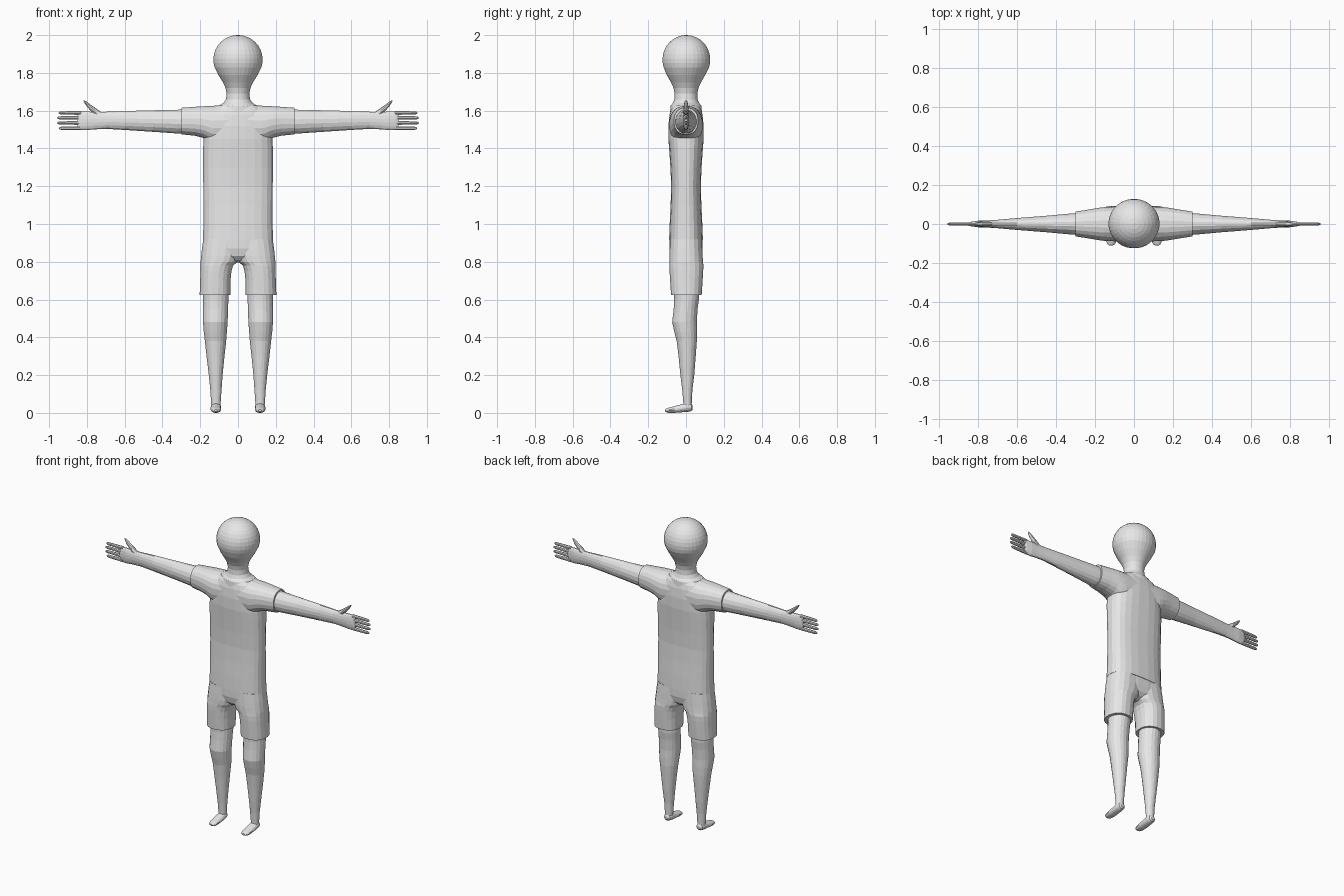
import bpy, bmesh, math

mat = bpy.data.materials.new("light grey")
mat.diffuse_color = (0.8, 0.8, 0.8, 1)


def loft(name, rings, axis="z", sides=20, power=2.0, mirror=False):
    """Skin elliptical rings (t, ca, cb, ra, rb) stacked along an axis."""
    bm = bmesh.new()
    loops = []
    for t, ca, cb, ra, rb in rings:
        loop = []
        for i in range(sides):
            w = 2 * math.pi * (i + 0.5) / sides
            c, s = math.cos(w), math.sin(w)
            a = ca + ra * math.copysign(abs(c) ** (2 / power), c)
            b = cb + rb * math.copysign(abs(s) ** (2 / power), s)
            loop.append(bm.verts.new({"x": (t, a, b), "y": (a, t, b), "z": (a, b, t)}[axis]))
        loops.append(loop)
    for p, q in zip(loops, loops[1:]):
        for i in range(sides):
            j = (i + 1) % sides
            bm.faces.new((p[i], p[j], q[j], q[i]))
    bm.faces.new(loops[0])
    bm.faces.new(loops[-1])
    if mirror:
        copy = bmesh.ops.duplicate(bm, geom=bm.verts[:] + bm.edges[:] + bm.faces[:])["geom"]
        for v in copy:
            if isinstance(v, bmesh.types.BMVert):
                v.co.x = -v.co.x
    bmesh.ops.recalc_face_normals(bm, faces=bm.faces[:])
    mesh = bpy.data.meshes.new(name)
    bm.to_mesh(mesh)
    bm.free()
    mesh.materials.append(mat)
    obj = bpy.data.objects.new(name, mesh)
    bpy.context.collection.objects.link(obj)
    return obj


def union(target, other):
    """Merge other into target and remove other."""
    mod = target.modifiers.new("union", "BOOLEAN")
    mod.operation, mod.solver, mod.object = "UNION", "EXACT", other
    mod.use_self = True
    bpy.context.view_layer.objects.active = target
    bpy.ops.object.modifier_apply(modifier=mod.name)
    bpy.data.objects.remove(other)


# Head: ball that tapers to a neck and flares into the collar
profile = [(1.59, 0.13, 0.085), (1.625, 0.105, 0.082), (1.64, 0.078, 0.07), (1.66, 0.064, 0.062),
           (1.69, 0.06, 0.06), (1.72, 0.066, 0.066), (1.75, 0.08, 0.08), (1.79, 0.105, 0.103)]
rings = [(z, 0, 0, rx, ry) for z, rx, ry in profile]
for k in range(11):
    w = math.radians(-18 + k * 10.6)
    r = 0.131 * math.cos(w)
    rings.append((1.87 + 0.13 * math.sin(w), 0, 0.002, r, r * 0.97))
loft("head", rings, sides=32)

# Shirt: torso joined with both sleeves
shirt = loft("shirt", [(z, 0, 0, rx, ry) for z, rx, ry in (
    (0.918, 0.187, 0.09), (1.0, 0.184, 0.087), (1.1, 0.184, 0.082), (1.2, 0.185, 0.079),
    (1.3, 0.186, 0.083), (1.4, 0.186, 0.09), (1.45, 0.183, 0.094), (1.52, 0.175, 0.094),
    (1.58, 0.155, 0.088), (1.61, 0.13, 0.08), (1.628, 0.105, 0.07))], sides=24, power=2.6)
half = [(0.06, 1.53, 0.09, 0.1), (0.13, 1.527, 0.089, 0.1), (0.155, 1.532, 0.087, 0.094),
        (0.185, 1.54, 0.083, 0.084), (0.23, 1.544, 0.075, 0.077), (0.3, 1.545, 0.064, 0.071)]
rows = [(-x, z, ry, rz) for x, z, ry, rz in reversed(half)] + half
union(shirt, loft("sleeves", [(x, 0, z, ry, rz) for x, z, ry, rz in rows], "x", 20, 2.3))

# Shorts: two leg tubes joined with the hips
shorts = loft("shorts", [
    (0.625, 0.122, 0.002, 0.082, 0.082), (0.7, 0.12, 0.002, 0.081, 0.087),
    (0.75, 0.117, 0.002, 0.083, 0.09), (0.78, 0.112, 0.002, 0.087, 0.091),
    (0.8, 0.1, 0.001, 0.099, 0.09), (0.83, 0.092, 0, 0.104, 0.089),
    (0.87, 0.086, 0, 0.106, 0.087), (0.92, 0.08, 0, 0.105, 0.084)],
    power=2.3, mirror=True)
union(shorts, loft("hips", [
    (0.795, 0, 0, 0.08, 0.03), (0.81, 0, 0, 0.13, 0.06), (0.83, 0, 0, 0.18, 0.078),
    (0.87, 0, 0, 0.19, 0.087), (0.925, 0, 0, 0.184, 0.087)], sides=24, power=2.5))

# Bare legs, from under the shorts to the ankle
loft("legs", [
    (0.7, 0.118, 0.003, 0.068, 0.068), (0.6, 0.118, 0.003, 0.068, 0.066),
    (0.55, 0.119, -0.002, 0.067, 0.064), (0.48, 0.12, -0.008, 0.066, 0.066),
    (0.43, 0.12, -0.002, 0.062, 0.061), (0.38, 0.119, 0.004, 0.057, 0.054),
    (0.3, 0.119, 0.006, 0.048, 0.046), (0.2, 0.118, 0.007, 0.037, 0.037),
    (0.12, 0.117, 0.007, 0.03, 0.027), (0.06, 0.117, 0.008, 0.026, 0.023),
    (0.03, 0.117, 0.008, 0.024, 0.022)], mirror=True)

# Feet, heel to toe
loft("feet", [
    (0.035, 0.117, 0.028, 0.012, 0.01), (0.028, 0.117, 0.03, 0.022, 0.021),
    (0.01, 0.117, 0.031, 0.027, 0.026), (-0.02, 0.117, 0.025, 0.028, 0.022),
    (-0.06, 0.117, 0.018, 0.028, 0.018), (-0.09, 0.117, 0.014, 0.026, 0.014),
    (-0.104, 0.117, 0.013, 0.019, 0.01), (-0.11, 0.117, 0.013, 0.009, 0.005)],
    "y", 16, mirror=True)

# Arms with flat palms
loft("arms", [
    (0.24, 0, 1.542, 0.06, 0.066), (0.32, 0, 1.542, 0.055, 0.064), (0.45, 0, 1.545, 0.043, 0.058),
    (0.6, 0, 1.548, 0.031, 0.051), (0.7, 0, 1.549, 0.022, 0.046), (0.76, 0, 1.547, 0.018, 0.047),
    (0.8, 0, 1.546, 0.017, 0.05), (0.835, 0, 1.546, 0.012, 0.05), (0.85, 0, 1.546, 0.007, 0.045)],
    "x", 16, mirror=True)

# Four fingers per hand
for k, (z, tip) in enumerate([(1.588, 0.95), (1.562, 0.957), (1.535, 0.957), (1.507, 0.948)]):
    loft(f"finger_{k + 1}", [
        (0.83, 0, z, 0.01, 0.011), (0.89, 0, z, 0.009, 0.01), (tip - 0.012, 0, z, 0.008, 0.009),
        (tip - 0.003, 0, z, 0.005, 0.006), (tip, 0, z, 0.002, 0.002)], "x", 8, mirror=True)

# Thumbs angled up from the wrist
loft("thumbs", [
    (0.725, 0, 1.575, 0.012, 0.018), (0.755, 0, 1.595, 0.014, 0.019), (0.78, 0, 1.615, 0.013, 0.016),
    (0.8, 0, 1.634, 0.011, 0.013), (0.813, 0, 1.648, 0.007, 0.007), (0.818, 0, 1.653, 0.002, 0.002)],
    "x", 10, mirror=True)
